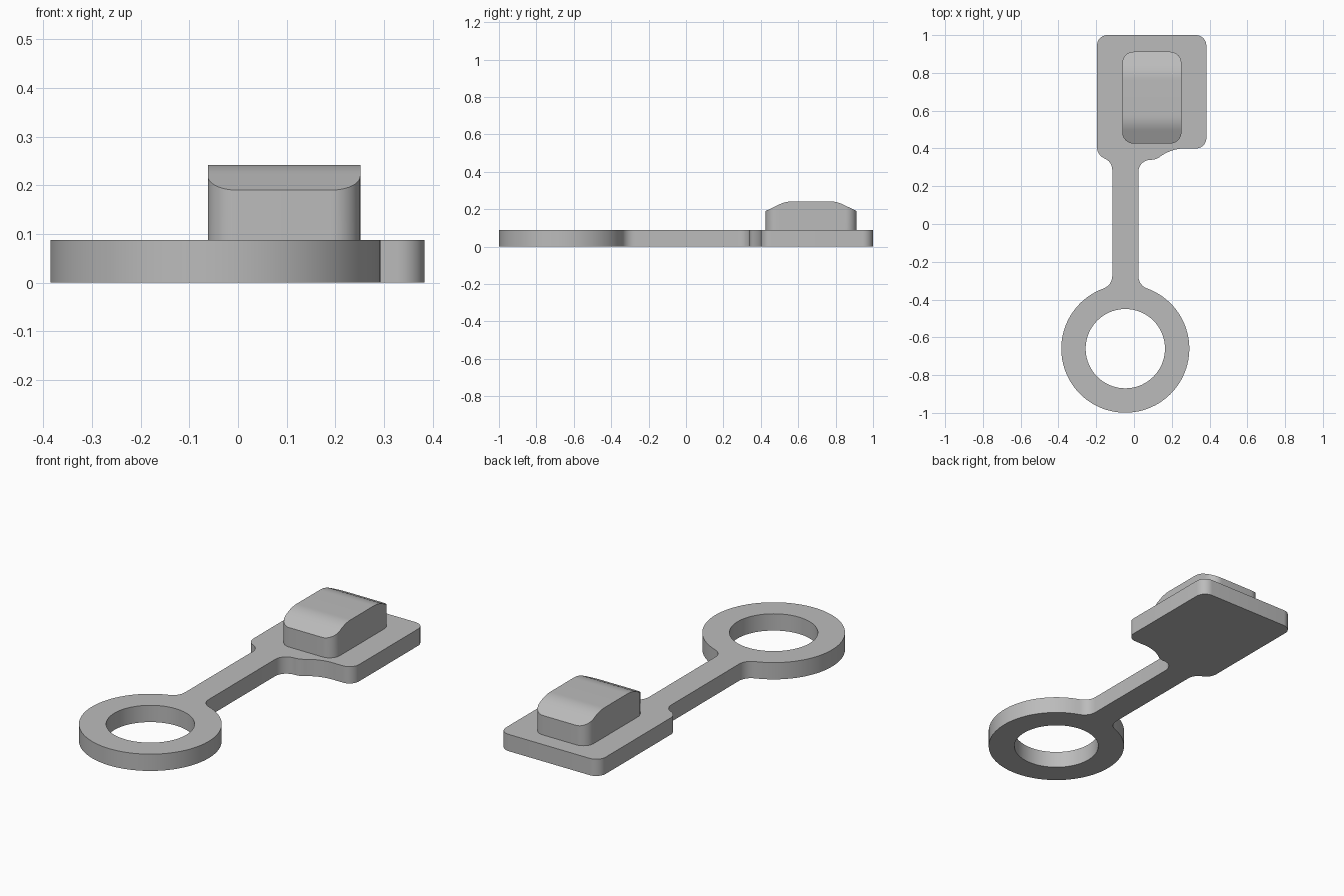
import bpy, bmesh, math
from mathutils import Vector

cube = bpy.data.objects.get("Cube")
if cube:
    bpy.data.objects.remove(cube)

grey = bpy.data.materials.new("plain grey")
grey.use_nodes = True
grey.diffuse_color = (0.5, 0.5, 0.5, 1)
grey.node_tree.nodes["Principled BSDF"].inputs["Base Color"].default_value = (0.5, 0.5, 0.5, 1)

THICK = 0.088


def corner(before, at, after, t, steps=10):
    """Circular arc rounding a corner, starting t away from it."""
    at = Vector(at)
    u = (Vector(before) - at).normalized()
    v = (Vector(after) - at).normalized()
    half = u.angle(v) / 2
    centre = at + (u + v).normalized() * (t / math.cos(half))
    a, b = at + u * t - centre, at + v * t - centre
    sweep = a.angle(b)
    return [centre + (a * math.sin(sweep * (1 - i / steps)) + b * math.sin(sweep * i / steps)) / math.sin(sweep)
            for i in range(steps + 1)]


def arc(cx, cy, r, start, end, steps):
    angles = [start + (end - start) * i / steps for i in range(steps + 1)]
    return [Vector((cx + r * math.cos(a), cy + r * math.sin(a))) for a in angles]


def finish(bm, name):
    bmesh.ops.recalc_face_normals(bm, faces=bm.faces)
    mesh = bpy.data.meshes.new(name)
    bm.to_mesh(mesh)
    bm.free()
    mesh.materials.append(grey)
    obj = bpy.data.objects.new(name, mesh)
    bpy.context.collection.objects.link(obj)
    bpy.ops.object.select_all(action='DESELECT')
    obj.select_set(True)
    bpy.context.view_layer.objects.active = obj
    bpy.ops.object.shade_smooth_by_angle(angle=math.radians(30))


# Ring, strap and tab as one outline, running anticlockwise
cx, cy, outer, inner = -0.046, -0.66, 0.339, 0.21
strap, blend = 0.069, 0.07
dx = strap + blend
dy = math.sqrt((outer + blend) ** 2 - dx ** 2)
tilt = math.atan2(dy, dx)

outline = arc(cx, cy, outer, math.pi - tilt, 2 * math.pi + tilt, 80)
outline += arc(cx + dx, cy + dy, blend, math.pi + tilt, math.pi, 8)[1:]
tab = [(cx + strap, -0.2, 0),
       (cx + strap, 0.34, 0.065), (0.115, 0.34, 0.025), (0.2, 0.4, 0.07),
       (0.383, 0.4, 0.055), (0.383, 1, 0.055), (-0.196, 1, 0.055),
       (-0.196, 0.367, 0.04), (cx - strap, 0.327, 0.04),
       (cx - strap, -0.2, 0)]
for p, q, s in zip(tab, tab[1:], tab[2:]):
    outline += corner(p[:2], q[:2], s[:2], q[2])
outline += arc(cx - dx, cy + dy, blend, 0, -tilt, 8)[:-1]
hole = arc(cx, cy, inner, 0, 2 * math.pi, 72)[:-1]

bm = bmesh.new()
edges = []
for loop in (outline[:-1] if (outline[0] - outline[-1]).length < 1e-5 else outline, hole):
    verts = [bm.verts.new((p.x, p.y, 0)) for p in loop]
    edges += [bm.edges.new((verts[i - 1], verts[i])) for i in range(len(verts))]
bmesh.ops.triangle_fill(bm, edges=edges, use_beauty=True)
raised = bmesh.ops.extrude_face_region(bm, geom=bm.faces[:])["geom"]
bmesh.ops.translate(bm, vec=(0, 0, THICK),
                    verts=[v for v in raised if isinstance(v, bmesh.types.BMVert)])
finish(bm, "ring_strap_and_tab")

# Plug: rectangular slices lofted front to back, with rounded plan corners
px, half_w, py, half_l, r = 0.0945, 0.1565, 0.669, 0.243, 0.06
low, high, flat = 0.19, 0.242, 0.135
knee = corner((half_l, low), (flat, high), (0, high), 0.04, 8)
profile = [Vector((0, high))] + knee[::-1] + [Vector((half_l, low))]


def top(d):
    for a, b in zip(profile, profile[1:]):
        if d <= b.x + 1e-6:
            return a.y + (b.y - a.y) * (d - a.x) / (b.x - a.x)
    return low


def width(d):
    e = max(0, d - (half_l - r))
    return half_w - r + math.sqrt(max(0, r * r - e * e))


dist = [half_l - r + r * math.sin(math.pi / 2 * i / 12) for i in range(13)]
dist += [p.x for p in knee]
rows = sorted([-d for d in dist] + dist)
bm = bmesh.new()
slices = []
for y in rows:
    w, z = width(abs(y)), top(abs(y))
    slices.append([bm.verts.new((px + sx * w, py + y, h))
                   for sx, h in ((-1, THICK - 0.01), (1, THICK - 0.01), (1, z), (-1, z))])
for a, b in zip(slices, slices[1:]):
    for i in range(4):
        bm.faces.new((a[i - 1], a[i], b[i], b[i - 1]))
bm.faces.new(slices[0])
bm.faces.new(slices[-1])
finish(bm, "plug")
